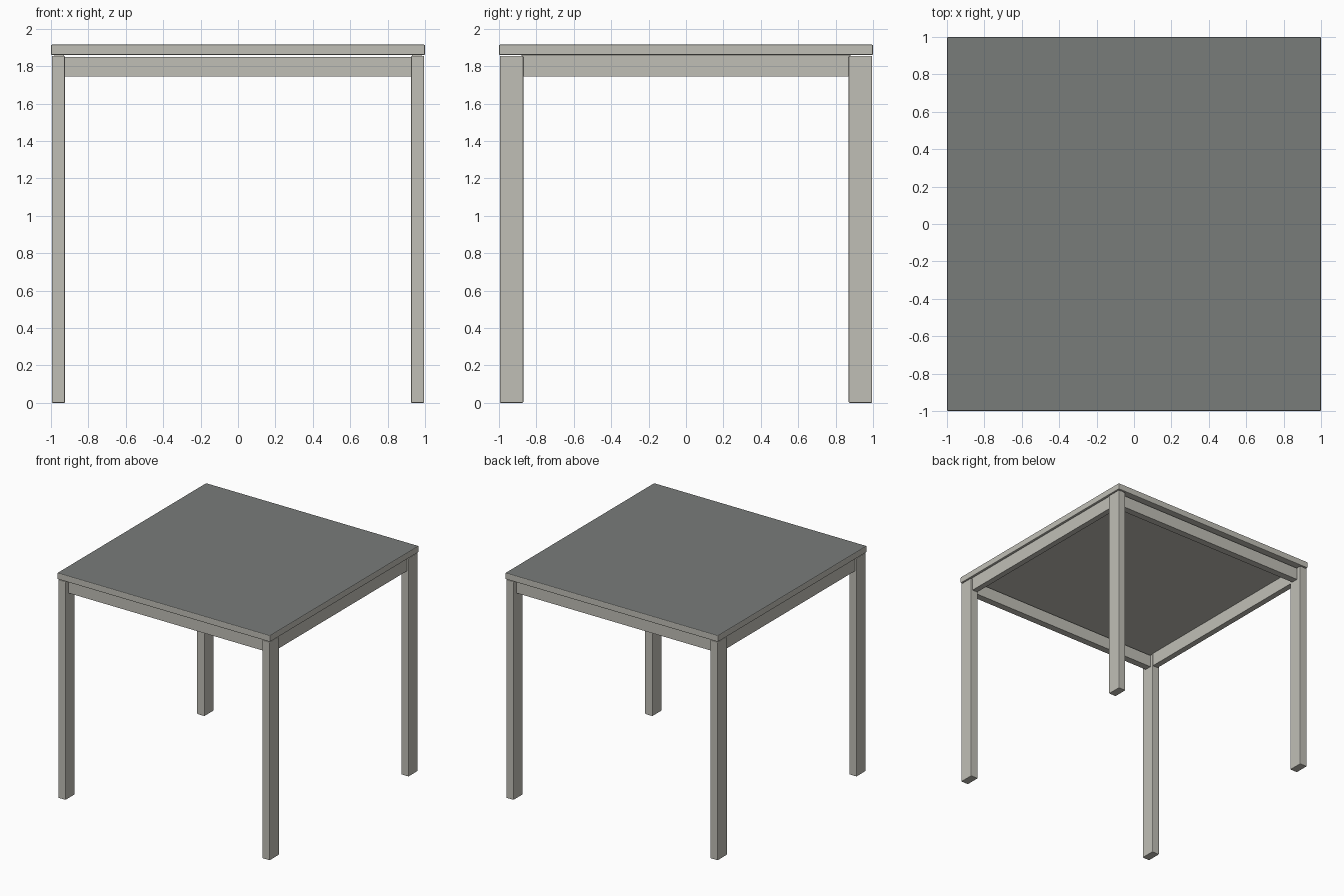
import bpy, bmesh
from mathutils import Vector

if "Cube" in bpy.data.objects:
    bpy.data.objects.remove(bpy.data.objects["Cube"])


def material(name, rgb):
    m = bpy.data.materials.new(name)
    m.diffuse_color = (*rgb, 1)
    m.use_nodes = True
    m.node_tree.nodes["Principled BSDF"].inputs["Base Color"].default_value = m.diffuse_color
    return m


frame_mat = material("warm light grey", (0.53, 0.52, 0.47))
top_mat = material("slate grey", (0.19, 0.20, 0.195))


def box(name, lo, hi, mats, bevel=0.0):
    """Axis-aligned box between two corners, with softened edges."""
    lo, hi = Vector(lo), Vector(hi)
    bm = bmesh.new()
    bmesh.ops.create_cube(bm, size=1)
    for v in bm.verts:
        v.co = Vector((lo[i] + hi[i]) / 2 + v.co[i] * (hi[i] - lo[i]) for i in range(3))
    if bevel:
        bmesh.ops.bevel(bm, geom=bm.edges[:], offset=bevel, segments=2,
                        profile=0.5, affect='EDGES')
    bm.normal_update()
    # a second material, if any, covers the upward face
    if len(mats) > 1:
        for f in bm.faces:
            f.material_index = int(f.normal.z > 0.9)
    me = bpy.data.meshes.new(name)
    bm.to_mesh(me)
    bm.free()
    for m in mats:
        me.materials.append(m)
    ob = bpy.data.objects.new(name, me)
    bpy.context.collection.objects.link(ob)
    return ob


OUT = 0.995          # outer face of the legs
LEG_X, LEG_Y = 0.07, 0.125
LEG_TOP = 1.855

# table top: pale edge, dark upper face
box("table_top", (-1, -1, 1.86), (1, 1, 1.915), [frame_mat, top_mat], 0.006)

# four rectangular legs
for sx, side in ((-1, "left"), (1, "right")):
    for sy, end in ((-1, "front"), (1, "back")):
        xs = sorted((sx * OUT, sx * (OUT - LEG_X)))
        ys = sorted((sy * OUT, sy * (OUT - LEG_Y)))
        box(f"{end}_{side}_leg", (xs[0], ys[0], 0), (xs[1], ys[1], LEG_TOP),
            [frame_mat], 0.005)

# front and back aprons, set back from the leg faces
for sy, end in ((-1, "front"), (1, "back")):
    ys = sorted((sy * 0.955, sy * 0.895))
    box(f"{end}_apron", (-0.935, ys[0], 1.745), (0.935, ys[1], 1.85), [frame_mat])

# side aprons
for sx, side in ((-1, "left"), (1, "right")):
    xs = sorted((sx * 0.98, sx * 0.93))
    box(f"{side}_apron", (xs[0], -0.88, 1.745), (xs[1], 0.88, 1.86), [frame_mat])
